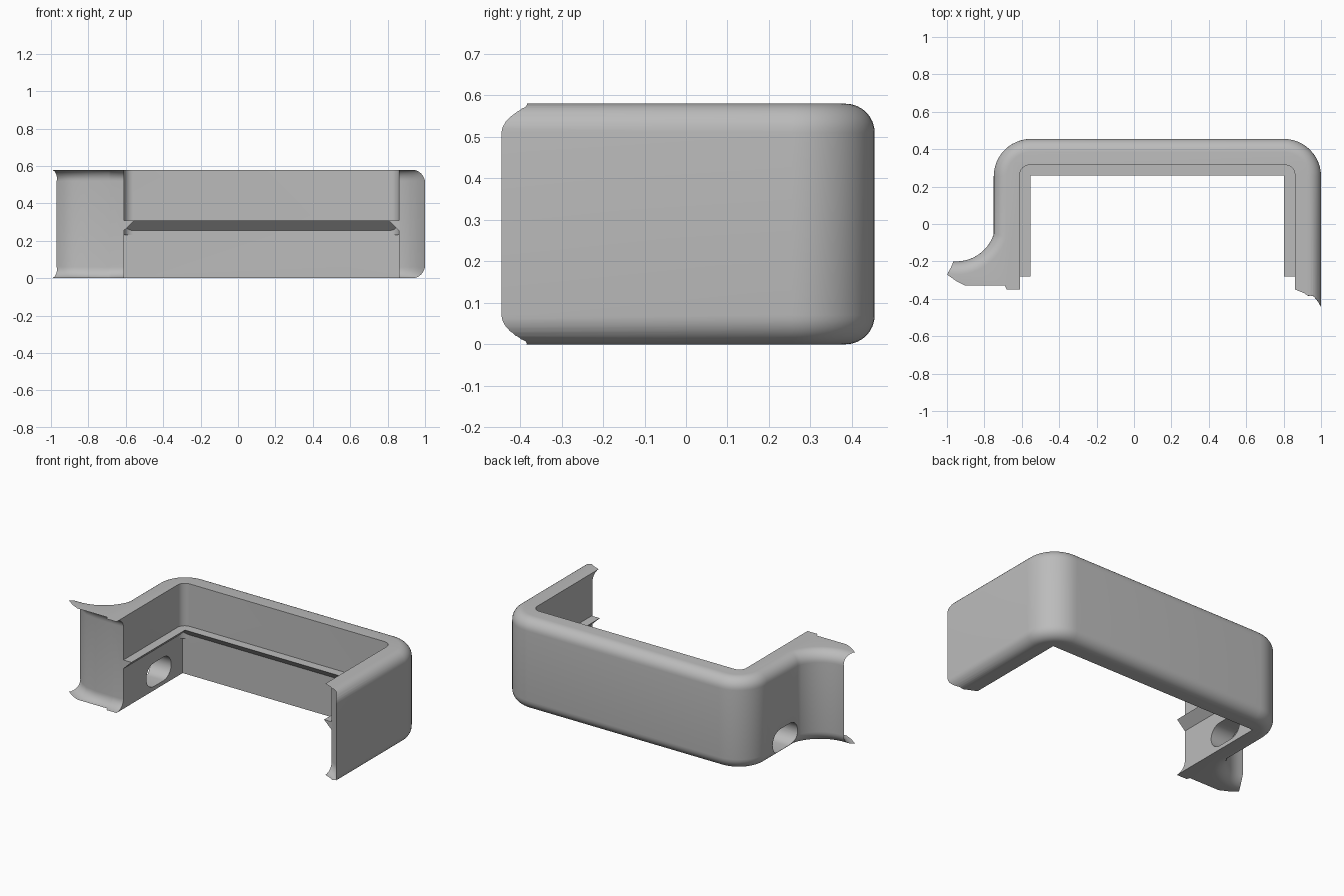
import bpy, bmesh
from math import sin, cos, pi, acos

if "Cube" in bpy.data.objects:
    bpy.data.objects.remove(bpy.data.objects["Cube"])

H = 0.58            # overall height
FILLET = 0.07       # rounding of outer top and bottom edges
LIP = 0.06          # rounding of the concave front ends
X0, X1, YB = -0.61, 0.86, 0.315   # pocket walls

grey = bpy.data.materials.new("matte_grey")
grey.use_nodes = True
grey.diffuse_color = (0.5, 0.5, 0.5, 1)
grey.node_tree.nodes["Principled BSDF"].inputs["Base Color"].default_value = (0.5, 0.5, 0.5, 1)


def loft(name, rings):
    """Closed solid through rings of equal point count."""
    bm = bmesh.new()
    vs = [[bm.verts.new(p) for p in ring] for ring in rings]
    n = len(rings[0])
    for a, b in zip(vs, vs[1:]):
        for i in range(n):
            j = (i + 1) % n
            bm.faces.new((a[i], a[j], b[j], b[i]))
    bm.faces.new(vs[0][::-1])
    bm.faces.new(vs[-1])
    bmesh.ops.recalc_face_normals(bm, faces=bm.faces)
    me = bpy.data.meshes.new(name)
    bm.to_mesh(me)
    bm.free()
    me.materials.append(grey)
    ob = bpy.data.objects.new(name, me)
    bpy.context.collection.objects.link(ob)
    return ob


def arc(cx, cy, r, a0, a1, n=12):
    return [(cx + r * cos(a0 + (a1 - a0) * i / n),
             cy + r * sin(a0 + (a1 - a0) * i / n)) for i in range(n + 1)]


def at(points, z):
    return [(x, y, z) for x, y in points]


def activate(ob):
    bpy.ops.object.select_all(action='DESELECT')
    ob.select_set(True)
    bpy.context.view_layer.objects.active = ob


def cut(ob, cutter):
    cutter.hide_render = True
    mod = ob.modifiers.new("cut", 'BOOLEAN')
    mod.operation = 'DIFFERENCE'
    mod.solver = 'EXACT'
    mod.object = cutter
    activate(ob)
    bpy.ops.object.modifier_apply(modifier=mod.name)
    bpy.data.objects.remove(cutter)


# Outer body with rounded rim and flared wing
def outline(d):
    start = -acos((0.2 + d) / (0.21 + d))
    return ([(1 - d, -0.8)]
            + arc(0.8, 0.255, 0.2 - d, 0, pi / 2)
            + arc(-0.55, 0.255, 0.2 - d, pi / 2, pi)
            + arc(-0.95, 0.01, 0.21 + d, start, -pi / 2)
            + [(-1.15, -0.2 - d), (-1.15, -0.8)])


steps = [i * pi / 16 for i in range(9)]
rim = [(FILLET * (1 - sin(a)), FILLET * (1 - cos(a))) for a in steps]
rings = [at(outline(d), z) for d, z in rim]
rings += [at(outline(d), H - z) for d, z in reversed(rim)]
frame = loft("frame_wall", rings)

# Pocket: square corners below, rounded corners above
low = [(X0, -1), (X1, -1), (X1, YB), (X0, YB)]
cut(frame, loft("lower_pocket_cutter", [at(low, -0.1), at(low, 0.23)]))
r = 0.05
high = ([(X0, -1), (X1, -1)] + arc(X1 - r, YB - r, r, 0, pi / 2, 8)
        + arc(X0 + r, YB - r, r, pi / 2, pi, 8))
cut(frame, loft("upper_pocket_cutter", [at(high, -0.1), at(high, 0.7)]))

# Concave front ends, flaring forward into lips at top and bottom
mid = [(-1.2, .1), (-.97, -.2), (-.93, -.237), (-.88, -.265), (-.8, -.278), (-.69, -.28), (-.68, -.28),
       (-.6, -.28), (.8, -.28), (.86, -.287), (.91, -.312), (.96, -.365), (1, -.445), (1.1, -.68)]
lip = [(-1.2, -.03), (-1, -.27), (-.95, -.305), (-.9, -.33), (-.8, -.33), (-.69, -.33), (-.68, -.35),
       (-.6, -.35), (.8, -.35), (.86, -.35), (.91, -.37), (.96, -.405), (1, -.45), (1.1, -.68)]


def front(t):
    pts = [(a + (c - a) * t, b + (d - b) * t) for (a, b), (c, d) in zip(mid, lip)]
    return pts + [(1.1, -1), (-1.2, -1)]


flare = [(1 - sin(a), LIP * (1 - cos(a))) for a in steps]
rings = [at(front(1), -0.1)] + [at(front(t), z) for t, z in flare]
rings += [at(front(t), H - z) for t, z in reversed(flare)] + [at(front(1), H + 0.1)]
cut(frame, loft("front_cutter", rings))

# Slot through the wing-side wall
slot = arc(0.125, 0.1, 0.075, -pi / 2, pi / 2) + arc(0.025, 0.1, 0.075, pi / 2, 3 * pi / 2)
cut(frame, loft("slot_cutter", [[(x, y, z) for y, z in slot] for x in (-0.9, -0.5)]))

# Ridge around the inside: flat on top, sloping underneath
section = [(-0.01, 0.31), (0.057, 0.31), (0, 0.255), (-0.01, 0.255)]
corners = [lambda e: (X0 + e, -0.28), lambda e: (X0 + e, YB - e),
           lambda e: (X1 - e, YB - e), lambda e: (X1 - e, -0.282)]
ridge = loft("inner_ridge", [[(*c(e), z) for e, z in section] for c in corners])

for ob, angle in ((frame, 0.5), (ridge, 0.3)):
    activate(ob)
    bpy.ops.object.shade_smooth_by_angle(angle=angle)
